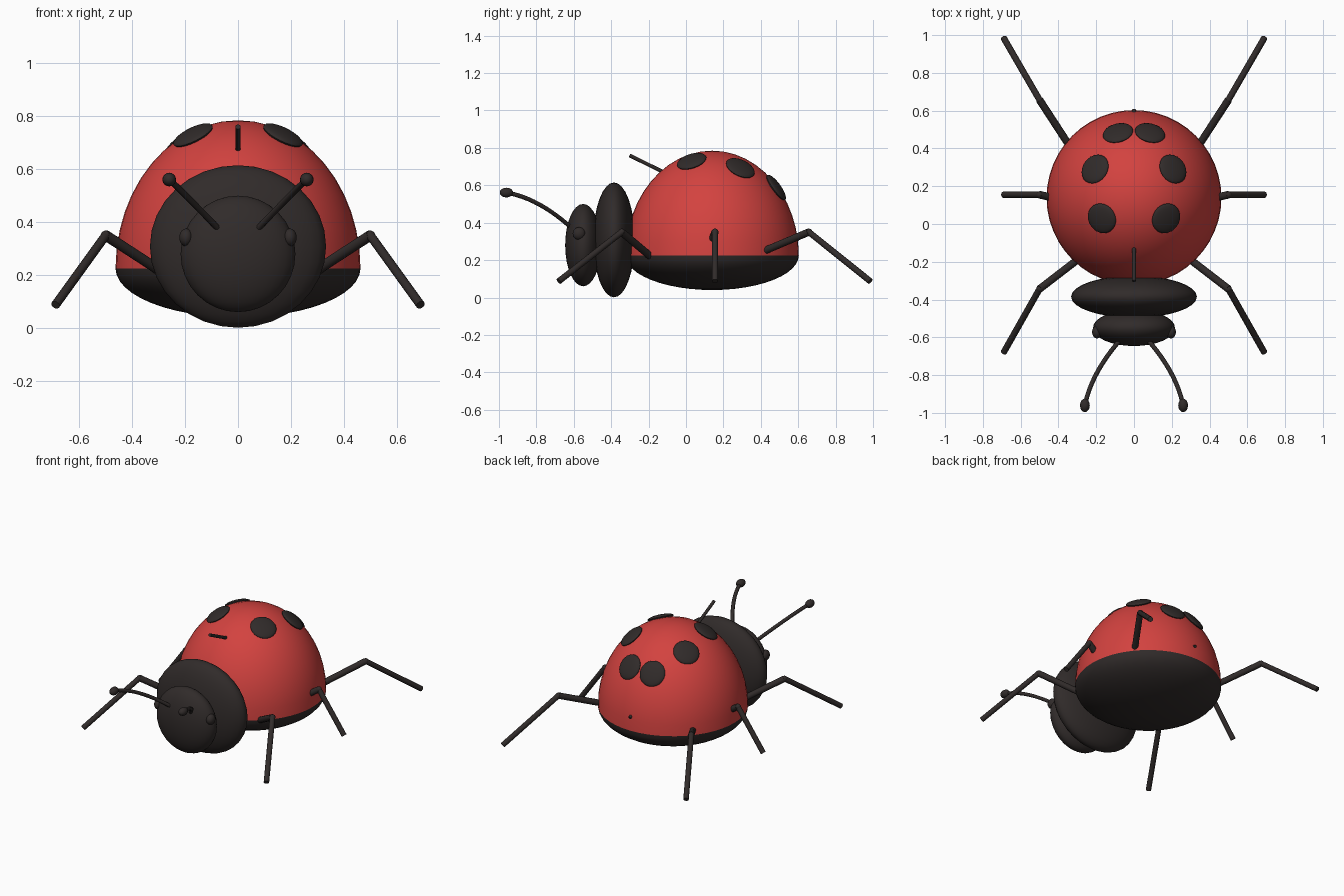
import bpy, bmesh, math
from mathutils import Vector, Matrix

if "Cube" in bpy.data.objects:
    bpy.data.objects.remove(bpy.data.objects["Cube"])


def material(name, rgb):
    m = bpy.data.materials.new(name)
    m.diffuse_color = (*rgb, 1)
    m.use_nodes = True
    m.node_tree.nodes["Principled BSDF"].inputs["Base Color"].default_value = m.diffuse_color
    return m


RED = material("shell red", (0.65, 0.055, 0.05))
BLACK = material("soft black", (0.030, 0.024, 0.023))


def finish(name, bm, mat):
    bmesh.ops.recalc_face_normals(bm, faces=bm.faces)
    me = bpy.data.meshes.new(name)
    bm.to_mesh(me)
    bm.free()
    me.materials.append(mat)
    ob = bpy.data.objects.new(name, me)
    bpy.context.collection.objects.link(ob)
    bpy.ops.object.select_all(action='DESELECT')
    ob.select_set(True)
    bpy.context.view_layer.objects.active = ob
    bpy.ops.object.shade_smooth_by_angle(angle=math.radians(40))
    return ob


def ellipsoid(name, centre, radii, mat, rot=None, half=0, segs=32):
    """Ellipsoid; half=1 keeps the top, half=-1 keeps the bottom."""
    bm = bmesh.new()
    bmesh.ops.create_uvsphere(bm, u_segments=segs, v_segments=segs // 2, radius=1)
    if half:
        gone = [v for v in bm.verts if v.co.z * half < -1e-4]
        bmesh.ops.delete(bm, geom=gone, context='VERTS')
    mtx = Matrix.Translation(centre)
    if rot:
        mtx = mtx @ rot.to_matrix().to_4x4()
    bm.transform(mtx @ Matrix.Diagonal((*radii, 1)))
    return finish(name, bm, mat)


def rod(bm, a, b, radius, sides=12):
    a, b = Vector(a), Vector(b)
    d = b - a
    mtx = Matrix.Translation((a + b) / 2) @ d.to_track_quat('Z', 'Y').to_matrix().to_4x4()
    bmesh.ops.create_cone(bm, cap_ends=True, segments=sides, radius1=radius,
                          radius2=radius, depth=d.length, matrix=mtx)


# Body: red dome above, shallow black belly below
BODY = Vector((0, 0.14, 0.225))
R, H = 0.463, 0.56
ellipsoid("shell", BODY, (R, R, H), RED, half=1, segs=48)
ellipsoid("belly", BODY, (R, R, 0.185), BLACK, half=-1, segs=48)

# Thin straight rod passing through the shell
bm = bmesh.new()
rod(bm, (0, -0.302, 0.76), (0, 0.605, 0.312), 0.01)
finish("shell_rod", bm, BLACK)

# Collar and head discs
ellipsoid("collar", (0, -0.385, 0.308), (0.333, 0.111, 0.307), BLACK)
ellipsoid("head", (0, -0.55, 0.28), (0.217, 0.096, 0.22), BLACK)

for side, s in (("left", 1), ("right", -1)):
    # Eye
    ellipsoid(side + "_eye", (s * 0.196, -0.572, 0.342), (0.026, 0.034, 0.034), BLACK, segs=20)

    # Spots lie flat against the dome
    for n, (x, y) in enumerate(((0.085, 0.482), (0.206, 0.291), (0.17, 0.03)), 1):
        dx, dy = s * x, y - BODY.y
        dz = H * math.sqrt(1 - (dx * dx + dy * dy) / R ** 2)
        normal = Vector((dx / R ** 2, dy / R ** 2, dz / H ** 2))
        ellipsoid(f"{side}_spot_{n}", BODY + Vector((dx, dy, dz)), (0.082, 0.082, 0.02),
                  BLACK, rot=normal.to_track_quat('Z', 'Y'), segs=24)

    # Legs: hip, knee, foot
    for name, hip, knee, foot in (("front", -0.19, -0.344, -0.68),
                                  ("middle", 0.11, 0.155, 0.155),
                                  ("back", 0.35, 0.657, 0.985)):
        k = (s * 0.5, knee, 0.35)
        bm = bmesh.new()
        rod(bm, (s * 0.3, hip, 0.22), k, 0.02)
        rod(bm, k, (s * 0.69, foot, 0.087), 0.017)
        bmesh.ops.create_uvsphere(bm, u_segments=12, v_segments=8, radius=0.0185,
                                  matrix=Matrix.Translation(k))
        finish(f"{side}_{name}_leg", bm, BLACK)

    # Antenna: swept arc with a knob on the end
    p0, p1, p2 = (Vector((s * x, y, z)) for x, y, z in
                  ((0.07, -0.61, 0.37), (0.224, -0.785, 0.53), (0.26, -0.96, 0.561)))
    cu = bpy.data.curves.new(side + "_antenna", 'CURVE')
    cu.dimensions = '3D'
    cu.bevel_depth = 0.012
    cu.bevel_resolution = 2
    cu.use_fill_caps = True
    sp = cu.splines.new('POLY')
    sp.points.add(12)
    for i, p in enumerate(sp.points):
        t = i / 12
        p.co = (*(p0 * (1 - t) ** 2 + p1 * 2 * t * (1 - t) + p2 * t * t), 1)
    sp.use_smooth = True
    cu.materials.append(BLACK)
    bpy.context.collection.objects.link(bpy.data.objects.new(side + "_antenna", cu))
    ellipsoid(side + "_antenna_knob", p2, (0.026, 0.036, 0.026), BLACK, segs=16)
